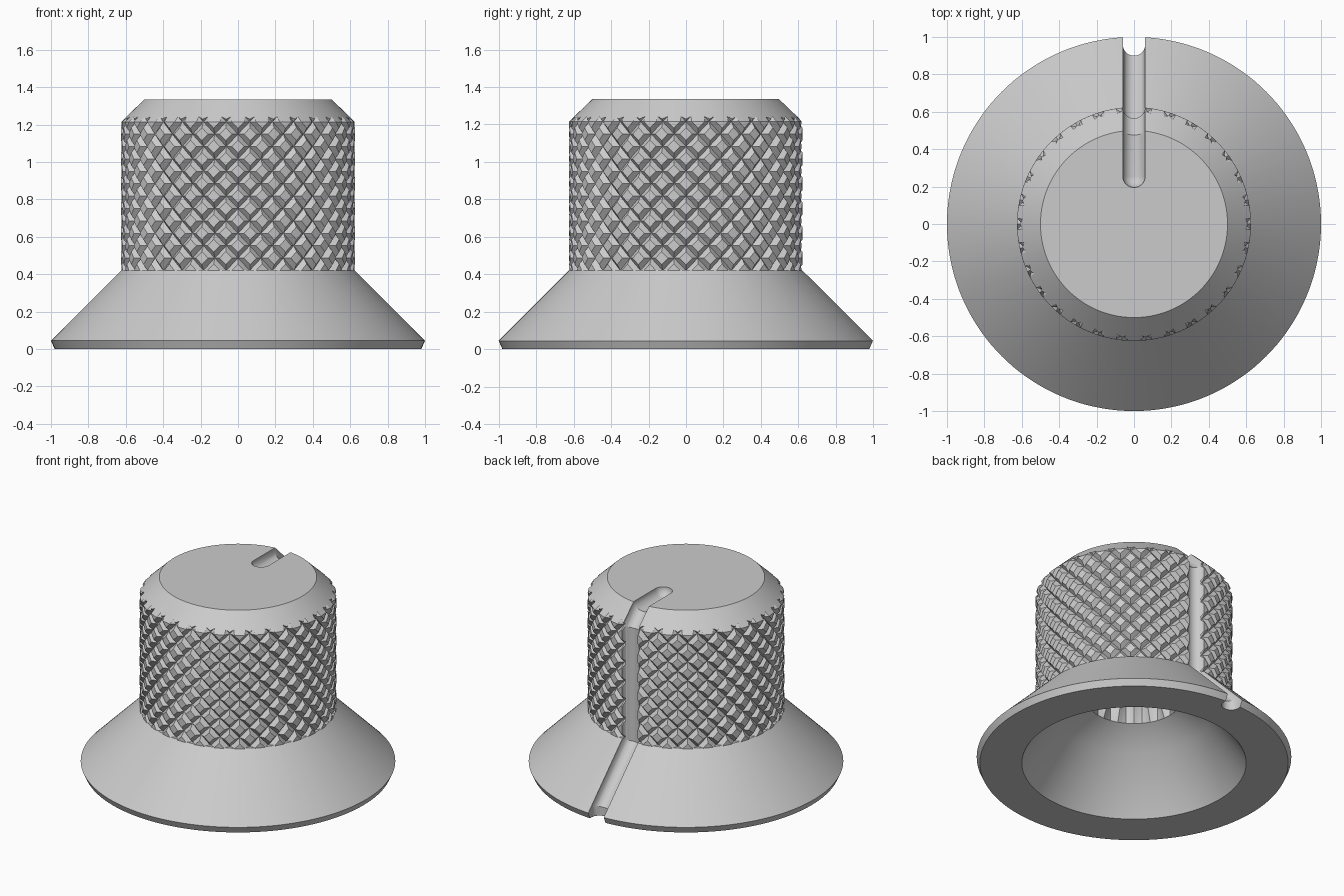
import bpy, bmesh
from math import sin, cos, tan, pi, radians, atan2
from mathutils import Vector

cube = bpy.data.objects.get("Cube")
if cube:
    bpy.data.objects.remove(cube, do_unlink=True)

SEGS = 144
TEETH = 18
GRIP_R = 0.625


def finish(bm, name):
    bmesh.ops.recalc_face_normals(bm, faces=bm.faces)
    mesh = bpy.data.meshes.new(name)
    bm.to_mesh(mesh)
    bm.free()
    obj = bpy.data.objects.new(name, mesh)
    bpy.context.collection.objects.link(obj)
    return obj


def loft(bm, rings):
    """Skin closed rings of points and cap both ends."""
    rings = [[bm.verts.new(p) for p in ring] for ring in rings]
    n = len(rings[0])
    for a, b in zip(rings, rings[1:]):
        for i in range(n):
            j = (i + 1) % n
            bm.faces.new((a[i], a[j], b[j], b[i]))
    bm.faces.new(rings[0])
    bm.faces.new(rings[-1])


def lathe(name, profile):
    """Turn (radius, height, tooth depth) points about z."""
    per_tooth = SEGS // TEETH
    rings = []
    for r, z, depth in profile:
        ring = []
        for i in range(SEGS):
            t = 2 * pi * i / SEGS
            wave = 1 - abs(2 * (i % per_tooth) / per_tooth - 1)
            rr = r - depth * wave
            ring.append((rr * cos(t), rr * sin(t), z))
        rings.append(ring)
    bm = bmesh.new()
    loft(bm, rings)
    return finish(bm, name)


def knurled_grip(name, starts=30, z0=0.42, row=0.1325, depth=0.028, half=0.24):
    """Diamond knurl laid out along its two helical groove families."""
    levels = [0, half, 0.5, 1 - half, 1]
    last = len(levels) - 1
    bm = bmesh.new()

    def point(i, j, m, n):
        u, v = i + levels[m], j + levels[n]
        t = (u + v) / 2 * 2 * pi / starts
        r = GRIP_R - (depth if m in (0, last) or n in (0, last) else 0)
        return bm.verts.new((r * cos(t), r * sin(t), z0 + row * (u - v) / 2))

    for j in range(starts):
        for k in range(-3, 19):
            g = [[point(j + k, j, m, n) for n in range(last + 1)]
                 for m in range(last + 1)]
            for m in range(last):
                for n in range(last):
                    a, b = g[m][n], g[m + 1][n]
                    c, d = g[m + 1][n + 1], g[m][n + 1]
                    if (m < 2) == (n < 2):
                        tris = ((a, b, c), (a, c, d))
                    else:
                        tris = ((a, b, d), (b, c, d))
                    for tri in tris:
                        bm.faces.new(tri)
    bmesh.ops.remove_doubles(bm, verts=bm.verts, dist=0.0001)
    # Trim the ragged ends flat and close them
    for z, up in ((0.4, -1), (1.4, 1)):
        bmesh.ops.bisect_plane(
            bm, geom=bm.verts[:] + bm.edges[:] + bm.faces[:], dist=0.00001,
            plane_co=(0, 0, z), plane_no=(0, 0, up), clear_outer=True)
    bmesh.ops.holes_fill(bm, edges=[e for e in bm.edges if e.is_boundary], sides=0)
    return finish(bm, name)


def slot_cutter(name, path, radius=0.06, wall=0.15, steps=16):
    """Sweep a U-shaped section along a path in the yz plane."""
    pts = [Vector(p) for p in path]
    dirs = [(b - a).normalized() for a, b in zip(pts, pts[1:])]

    def section(centre, out, scale, stretch):
        flat = []
        for i in range(steps + 1):
            t = pi * i / steps
            flat.append((cos(t) * scale, -sin(t) * scale))
        flat = [(radius * x, radius * h) for x, h in flat]
        flat = [(radius * scale, wall)] + flat + [(-radius * scale, wall)]
        ring = []
        for x, h in flat:
            p = centre + out * h * stretch
            ring.append((x, p.x, p.y))
        return ring

    rings = []
    # Rounded start
    for deg in (85, 70, 55, 40, 25, 12):
        a = radians(deg)
        rings.append(section(pts[0] - dirs[0] * radius * sin(a),
                             Vector((-dirs[0].y, dirs[0].x)), cos(a), 1))
    for i, p in enumerate(pts):
        d0 = dirs[max(i - 1, 0)]
        d1 = dirs[min(i, len(dirs) - 1)]
        mid = (d0 + d1).normalized()
        rings.append(section(p, Vector((-mid.y, mid.x)), 1, 1 / mid.dot(d1)))
    bm = bmesh.new()
    loft(bm, rings)
    return finish(bm, name)


def combine(target, tool, operation):
    tool.hide_render = True
    mod = target.modifiers.new(operation.lower(), 'BOOLEAN')
    mod.operation = operation
    mod.solver = 'EXACT'
    mod.object = tool
    bpy.context.view_layer.objects.active = target
    bpy.ops.object.modifier_apply(modifier=mod.name)
    bpy.data.objects.remove(tool, do_unlink=True)


# Knurled grip with a chamfered top
knob = knurled_grip("knurled_knob")
combine(knob, lathe("chamfer_cutter", [
    (0.9, 0.3, 0), (0.9, 0.951, 0), (0.5, 1.335, 0)]), 'INTERSECT')

# Flared skirt
combine(knob, lathe("skirt", [
    (0.98, 0, 0), (1, 0.045, 0), (0.622, 0.423, 0)]), 'UNION')

# Hollow underside leading into a toothed shaft socket
combine(knob, lathe("socket_cutter", [
    (0.78, -0.1, 0), (0.48, 0.347, 0), (0.3, 0.463, 0),
    (0.3, 0.56, 0.045), (0.3, 0.95, 0.045)]), 'DIFFERENCE')

# Pointer slot running from the top down to the rim at the back
combine(knob, slot_cutter("slot_cutter", [
    (0.255, 1.335), (0.5, 1.335), (GRIP_R, 1.215), (GRIP_R, 0.42),
    (0.96, 0.085), (0.96, -0.2)]), 'DIFFERENCE')

bpy.ops.object.select_all(action='DESELECT')
knob.select_set(True)
bpy.context.view_layer.objects.active = knob
bpy.ops.object.shade_smooth_by_angle(angle=radians(25))
